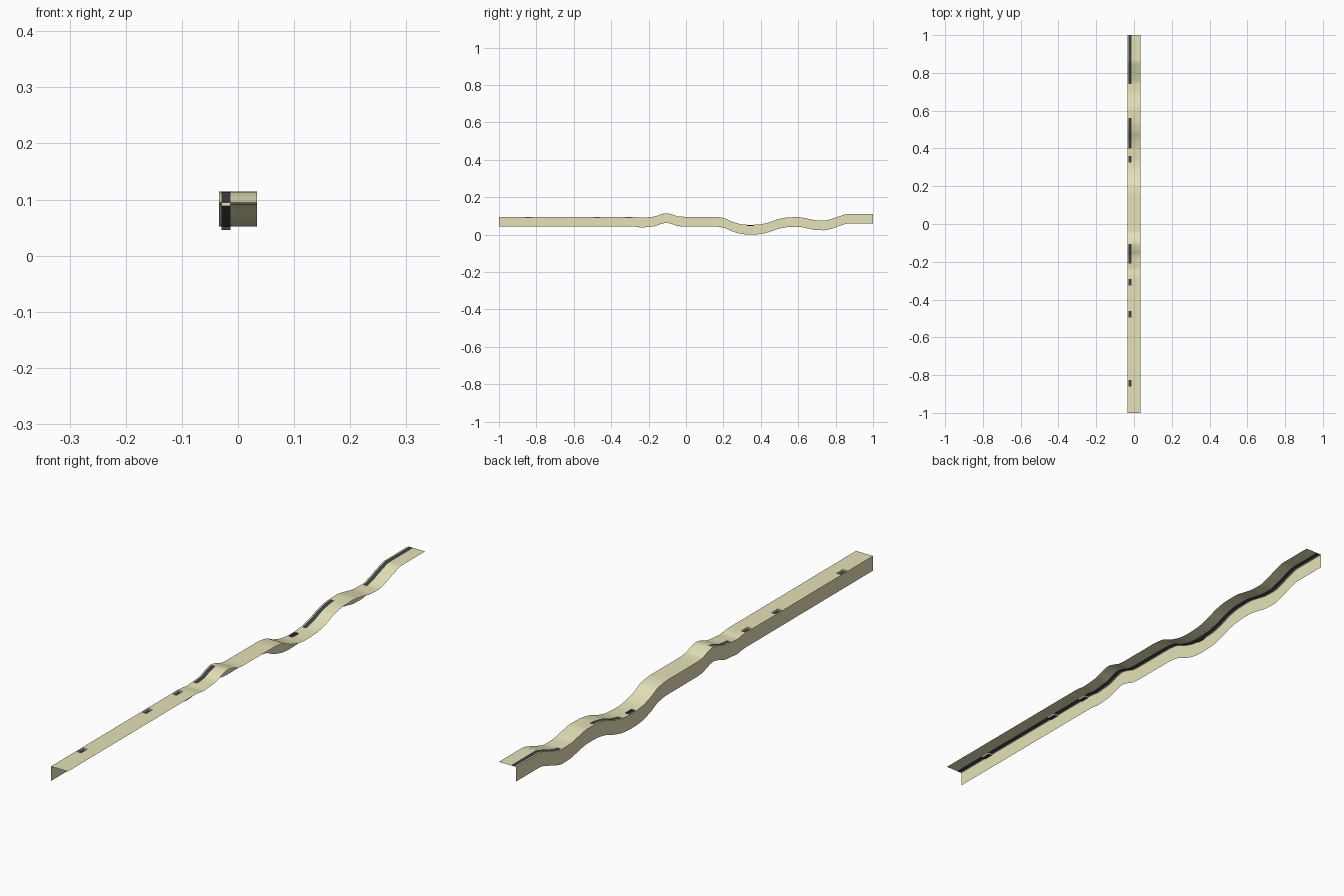
import bpy, bmesh

if "Cube" in bpy.data.objects:
    bpy.data.objects.remove(bpy.data.objects["Cube"])

def mat(name, col):
    m = bpy.data.materials.new(name)
    m.diffuse_color = (*col, 1)
    m.use_nodes = True
    m.node_tree.nodes["Principled BSDF"].inputs["Base Color"].default_value = m.diffuse_color
    return m

SAND = mat("pale sand", (0.79, 0.76, 0.48))
SLATE = mat("dark slate", (0.05, 0.055, 0.06))

# Height of the deck along its length (y, z)
PATH = [(-1, .095), (-.3, .095), (-.27, .094), (-.24, .090), (-.21, .092), (-.17, .096),
        (-.135, .108), (-.105, .114), (-.075, .108), (-.04, .097), (0, .095), (.15, .095),
        (.2, .089), (.25, .068), (.3, .055), (.34, .052), (.39, .054), (.44, .064),
        (.5, .084), (.55, .092), (.6, .093), (.65, .085), (.7, .076), (.74, .075),
        (.78, .084), (.82, .098), (.87, .111), (.9, .111), (1, .111)]
DEPTH = 0.052
LEFT, RIGHT = -0.0335, 0.0335
CH0, CH1, CHD = -0.029, -0.013, 0.0065
# Ranges of the sunken drains along y
DRAINS = [(-.86, -.825), (-.495, -.46), (-.325, -.29), (.325, .36)]
# Ranges where the dark band shows on top of the deck
EXPOSED = [(-.21, -.105), (.4, .56), (.74, 1)]

def height(y):
    """Smooth cubic through the path points."""
    def slope(i):
        if i == 0 or i == len(PATH) - 1:
            return 0
        a = (PATH[i][1] - PATH[i-1][1]) / (PATH[i][0] - PATH[i-1][0])
        b = (PATH[i+1][1] - PATH[i][1]) / (PATH[i+1][0] - PATH[i][0])
        return 0 if a * b <= 0 else 2 * a * b / (a + b)
    for i in range(len(PATH) - 1):
        (y0, z0), (y1, z1) = PATH[i], PATH[i+1]
        if y <= y1 + 1e-9:
            h = y1 - y0
            t = (y - y0) / h
            return (z0 * (2*t**3 - 3*t*t + 1) + z1 * (3*t*t - 2*t**3)
                    + h * (slope(i) * (t**3 - 2*t*t + t) + slope(i+1) * (t**3 - t*t)))
    return PATH[-1][1]

def within(y, ranges):
    return any(a < y < b for a, b in ranges)

def sweep(name, section, mats, y0=-1, y1=1, face_mat=lambda k, y: 0,
          skip=lambda k, y: False, ends=False):
    """Sweep an (x, dz) section along the deck path in 0.005 steps."""
    bm = bmesh.new()
    n = round((y1 - y0) / .005)
    ys = [y0 + .005 * i for i in range(n + 1)]
    rows = [[bm.verts.new((x, y, height(y) + d)) for x, d in section] for y in ys]
    for i in range(n):
        a, b = rows[i], rows[i+1]
        mid = (ys[i] + ys[i+1]) / 2
        for k in range(len(section) - 1):
            if skip(k, mid):
                continue
            f = bm.faces.new((a[k], a[k+1], b[k+1], b[k]))
            f.material_index = face_mat(k, mid)
            f.smooth = True
    if ends:
        bm.faces.new(rows[0][::-1])
        bm.faces.new(rows[-1])
    me = bpy.data.meshes.new(name)
    bm.to_mesh(me)
    bm.free()
    for mt in mats:
        me.materials.append(mt)
    ob = bpy.data.objects.new(name, me)
    bpy.context.collection.objects.link(ob)
    bpy.context.view_layer.objects.active = ob
    ob.select_set(True)
    bpy.ops.object.shade_smooth_by_angle(angle=0.6)
    ob.select_set(False)

# Deck with openings for the drains and dark exposed stretches
sweep("deck", [(LEFT, 0), (CH0, 0), (CH1, 0), (RIGHT, 0)], [SAND, SLATE],
      face_mat=lambda k, y: int(k == 1 and within(y, EXPOSED)),
      skip=lambda k, y: k == 1 and within(y, DRAINS))

# Thin side wall
sweep("side_wall", [(LEFT, -DEPTH), (LEFT, 0)], [SAND])

# Dark band lining the underside of the deck between the drains
sweep("dark_band", [(CH0, -.0005), (CH1, -.0005)], [SLATE],
      skip=lambda k, y: within(y, DRAINS) or within(y, EXPOSED))

# Sunken drains: pale walls and dark floor, the lowest one all dark
for i, (a, b) in enumerate(DRAINS):
    sweep(f"drain_{i+1}", [(CH0, 0), (CH0, -CHD), (CH1, -CHD), (CH1, 0)],
          [SLATE if i == 3 else SAND, SLATE], a, b, lambda k, y: int(k == 1), ends=True)
